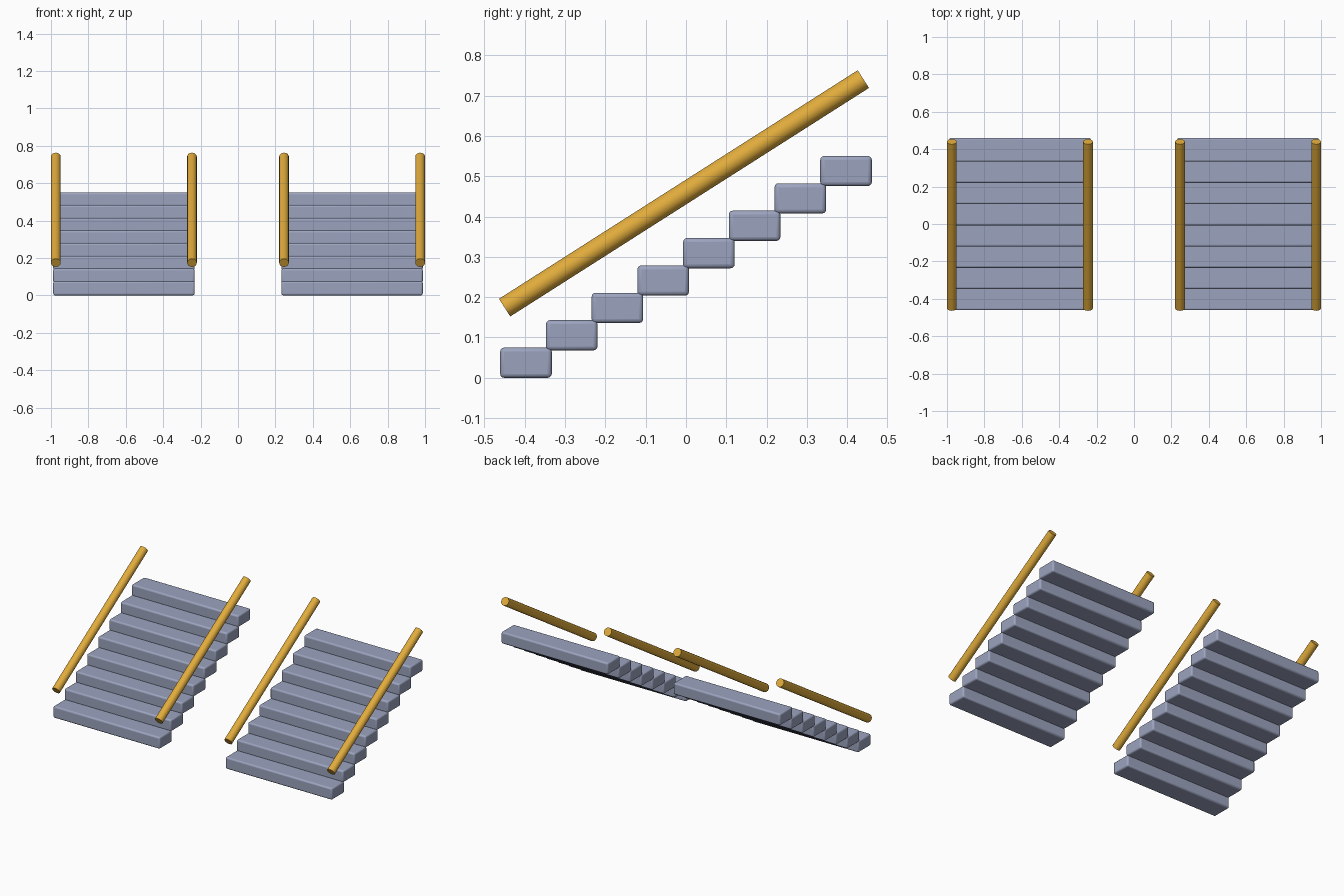
import bpy
import math
from mathutils import Vector

cube = bpy.data.objects.get("Cube")
if cube:
    bpy.data.objects.remove(cube, do_unlink=True)


def material(name, rgb):
    mat = bpy.data.materials.new(name)
    mat.use_nodes = True
    mat.diffuse_color = (*rgb, 1)
    mat.node_tree.nodes["Principled BSDF"].inputs["Base Color"].default_value = (*rgb, 1)
    return mat


STONE = material("blue grey stone", (0.33, 0.37, 0.52))
GOLD = material("golden rail", (0.75, 0.41, 0.045))

STEPS = 8
STEP_SIZE = (0.756, 0.128, 0.075)
FIRST, LAST = Vector((0, -0.397, 0.0375)), Vector((0, 0.397, 0.513))
RAIL_LOW, RAIL_HIGH = Vector((0, -0.45, 0.174)), Vector((0, 0.44, 0.741))
FLIGHT_X, RAIL_X, RAIL_RADIUS = 0.61, 0.364, 0.026


def finish(obj, name, mat):
    obj.name = name
    obj.data.materials.append(mat)
    bpy.ops.object.shade_smooth_by_angle(angle=math.radians(35))


# Rounded block tread
def add_step(name, location):
    bpy.ops.mesh.primitive_cube_add(size=1, location=location)
    obj = bpy.context.object
    obj.scale = STEP_SIZE
    bpy.ops.object.transform_apply(location=False, rotation=False, scale=True)
    bevel = obj.modifiers.new("rounded edges", "BEVEL")
    bevel.width = 0.01
    bevel.segments = 3
    finish(obj, name, STONE)


# Sloping round handrail
def add_rail(name, x):
    axis = RAIL_HIGH - RAIL_LOW
    middle = (RAIL_HIGH + RAIL_LOW) / 2 + Vector((x, 0, 0))
    bpy.ops.mesh.primitive_cylinder_add(
        vertices=16, radius=RAIL_RADIUS, depth=axis.length, location=middle,
        rotation=axis.to_track_quat("Z", "Y").to_euler())
    finish(bpy.context.object, name, GOLD)


# Two matching flights, each with a pair of rails
for side, sign in (("left", 1), ("right", -1)):
    centre = sign * FLIGHT_X
    for i in range(STEPS):
        place = FIRST.lerp(LAST, i / (STEPS - 1))
        place.x = centre
        add_step(f"{side}_step_{i + 1}", place)
    add_rail(f"{side}_outer_handrail", centre + sign * RAIL_X)
    add_rail(f"{side}_inner_handrail", centre - sign * RAIL_X)
